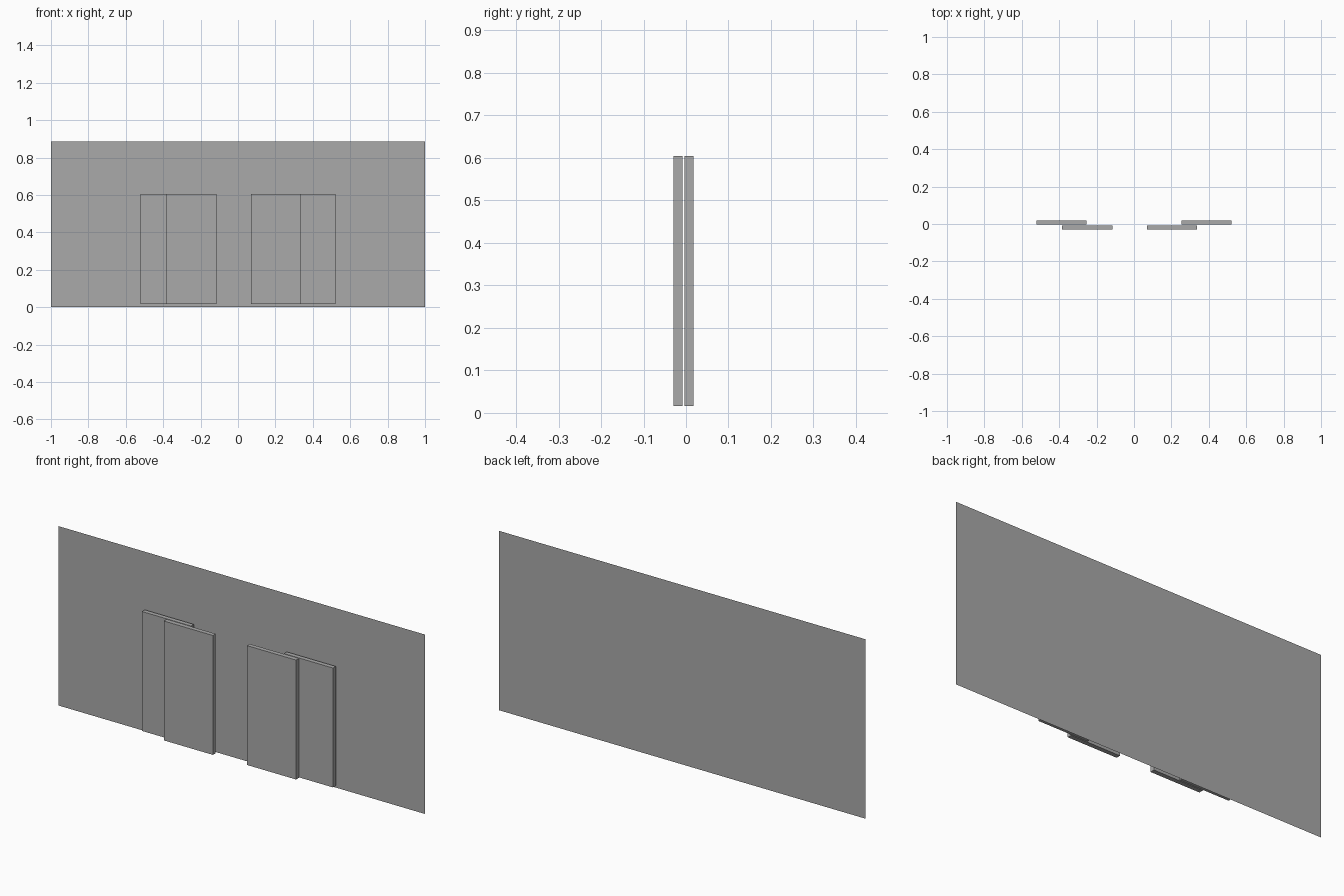
import bpy

cube = bpy.data.objects.get("Cube")
if cube:
    bpy.data.objects.remove(cube, do_unlink=True)

grey = bpy.data.materials.new("plain_grey")
grey.use_nodes = True
colour = (0.4, 0.4, 0.4, 1)
grey.diffuse_color = colour
grey.node_tree.nodes["Principled BSDF"].inputs["Base Color"].default_value = colour

WALL_Y, WALL_HEIGHT = 0.03, 0.885
DOOR_WIDTH, DOOR_DEPTH = 0.268, 0.022
DOOR_BOTTOM, DOOR_TOP = 0.016, 0.605


def add_door(name, x, y):
    """Sliding door slab centred at x, y."""
    height = DOOR_TOP - DOOR_BOTTOM
    bpy.ops.mesh.primitive_cube_add(size=1, location=(x, y, DOOR_BOTTOM + height / 2))
    door = bpy.context.object
    door.name = name
    door.scale = (DOOR_WIDTH, DOOR_DEPTH, height)
    bpy.ops.object.transform_apply(location=False, rotation=False, scale=True)
    door.data.materials.append(grey)


# Thin wall sheet behind the doors, facing the front
mesh = bpy.data.meshes.new("wall")
mesh.from_pydata([(-1, WALL_Y, 0), (1, WALL_Y, 0),
                  (1, WALL_Y, WALL_HEIGHT), (-1, WALL_Y, WALL_HEIGHT)],
                 [], [(0, 1, 2, 3)])
mesh.materials.append(grey)
wall = bpy.data.objects.new("wall", mesh)
bpy.context.collection.objects.link(wall)

# Two overlapping pairs of doors on parallel tracks
FRONT_TRACK, REAR_TRACK = -0.019, 0.007
add_door("rear_door_right", -0.388, REAR_TRACK)
add_door("front_door_right", -0.25, FRONT_TRACK)
add_door("front_door_left", 0.204, FRONT_TRACK)
add_door("rear_door_left", 0.387, REAR_TRACK)
